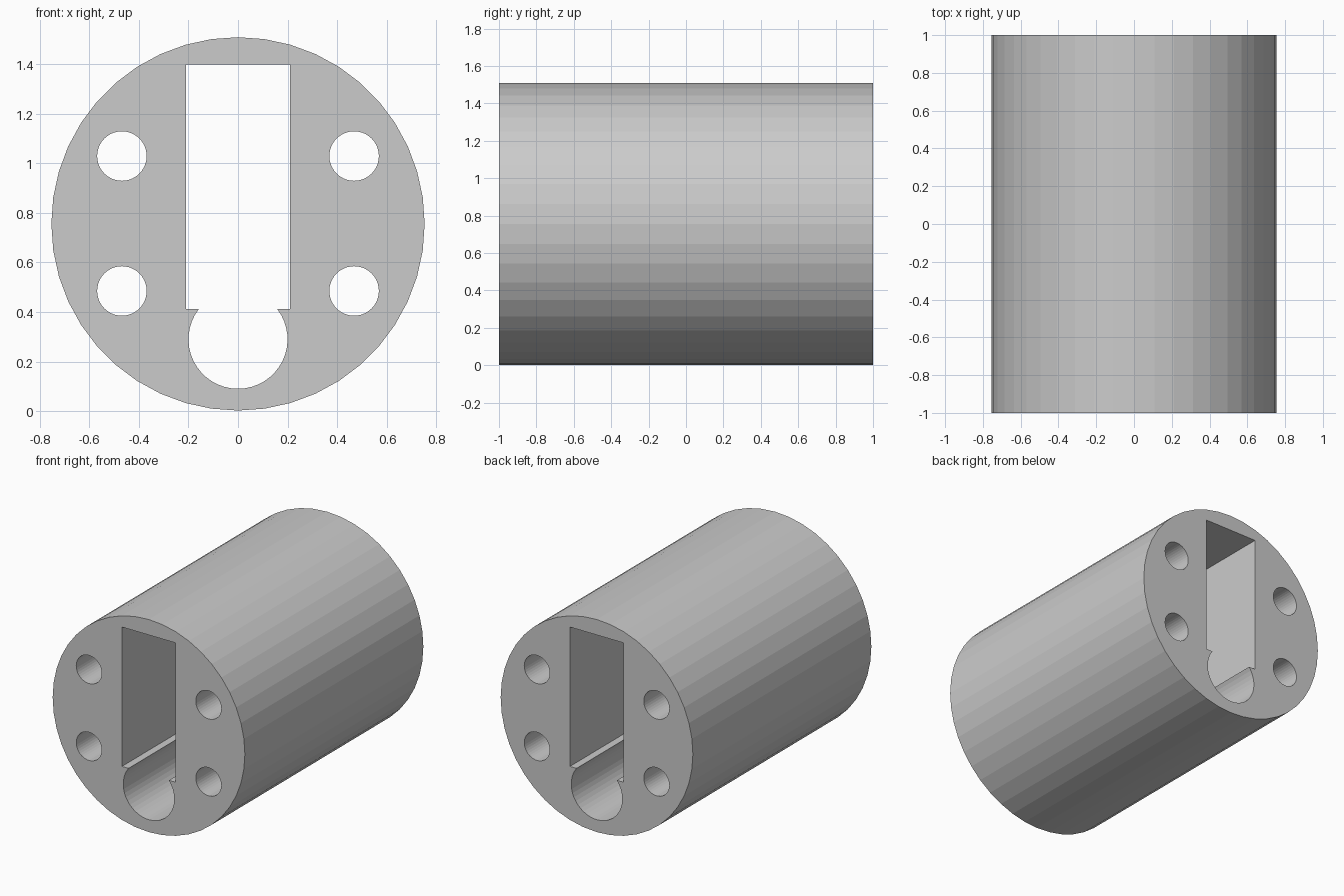
import bpy, bmesh, math

if "Cube" in bpy.data.objects:
    bpy.data.objects.remove(bpy.data.objects["Cube"])

CZ, R = 0.756, 0.754   # axis height and outer radius


def arc(cx, cz, r, n, start=0.0, sweep=math.tau, closed=True):
    """Points along a circle or arc in the front plane."""
    steps = n if closed else n - 1
    return [(cx + r * math.cos(start + sweep * i / steps),
             cz + r * math.sin(start + sweep * i / steps)) for i in range(n)]


# Outer round, four rod holes and the keyhole-shaped slot
loops = [arc(0, CZ, R, 44)]
for x in (-0.469, 0.469):
    for z in (0.485, 1.03):
        loops.append(arc(x, z, 0.1, 40))

slot_w, slot_lo, slot_hi = 0.21, 0.412, 1.40
bore_z, bore_r = 0.29, 0.2
a = math.asin((slot_lo - bore_z) / bore_r)
keyhole = arc(0, bore_z, bore_r, 33, math.pi - a, math.pi + 2 * a, closed=False)
keyhole += [(slot_w, slot_lo), (slot_w, slot_hi), (-slot_w, slot_hi), (-slot_w, slot_lo)]
loops.append(keyhole)

# Filled outline extruded along the axis
curve = bpy.data.curves.new("housing_profile", "CURVE")
curve.dimensions = "2D"
curve.fill_mode = "BOTH"
curve.extrude = 1.0
for pts in loops:
    s = curve.splines.new("POLY")
    s.points.add(len(pts) - 1)
    for p, (x, z) in zip(s.points, pts):
        p.co = (x, z, 0, 1)
    s.use_cyclic_u = True
    s.use_smooth = False

housing = bpy.data.objects.new("cylindrical_housing", curve)
bpy.context.collection.objects.link(housing)
housing.rotation_euler = (math.pi / 2, 0, 0)
bpy.context.view_layer.objects.active = housing
housing.select_set(True)
bpy.ops.object.convert(target="MESH")
housing = bpy.context.object
bpy.ops.object.transform_apply(location=False, rotation=True, scale=False)

# Weld caps to walls
bm = bmesh.new()
bm.from_mesh(housing.data)
bmesh.ops.remove_doubles(bm, verts=bm.verts, dist=1e-4)
bmesh.ops.recalc_face_normals(bm, faces=bm.faces)
for f in bm.faces:
    f.smooth = False
bm.to_mesh(housing.data)
bm.free()

grey = bpy.data.materials.new("light_grey")
grey.diffuse_color = (0.6, 0.6, 0.6, 1)
grey.use_nodes = True
grey.node_tree.nodes["Principled BSDF"].inputs["Base Color"].default_value = grey.diffuse_color
housing.data.materials.clear()
housing.data.materials.append(grey)
